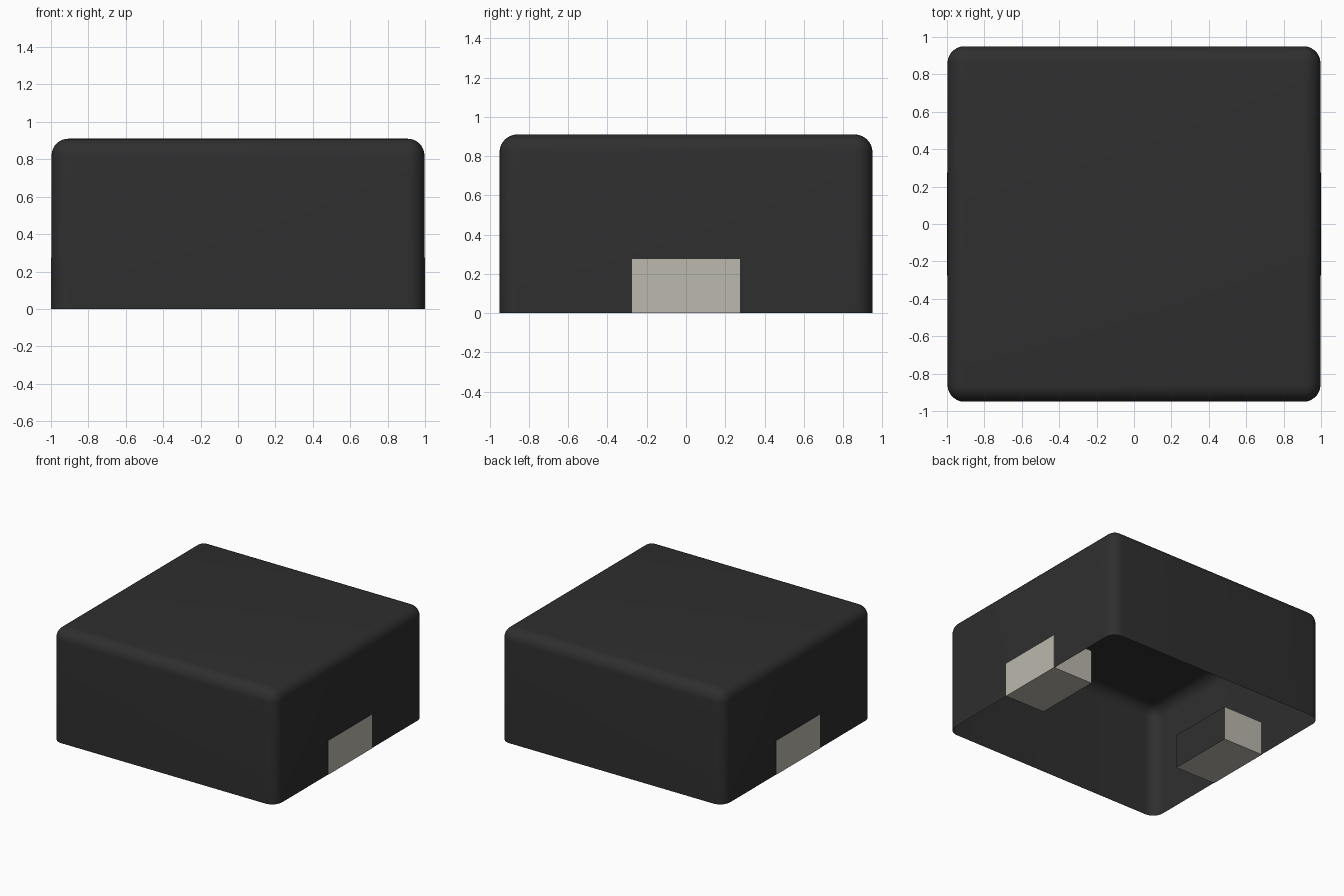
import bpy, bmesh
from mathutils import Matrix, Vector

default = bpy.data.objects.get("Cube")
if default:
    bpy.data.objects.remove(default, do_unlink=True)


def material(name, rgb):
    mat = bpy.data.materials.new(name)
    mat.use_nodes = True
    mat.diffuse_color = (*rgb, 1)
    mat.node_tree.nodes["Principled BSDF"].inputs["Base Color"].default_value = (*rgb, 1)
    return mat


charcoal = material("charcoal", (0.028, 0.028, 0.028))
pale_metal = material("pale_metal", (0.50, 0.48, 0.42))


def box(low, high):
    low, high = Vector(low), Vector(high)
    bm = bmesh.new()
    fit = Matrix.Translation((low + high) / 2) @ Matrix.Diagonal((*(high - low), 1))
    bmesh.ops.create_cube(bm, size=1, matrix=fit)
    return bm


def finish(bm, name, materials):
    bm.normal_update()
    mesh = bpy.data.meshes.new(name)
    bm.to_mesh(mesh)
    bm.free()
    for mat in materials:
        mesh.materials.append(mat)
    obj = bpy.data.objects.new(name, mesh)
    bpy.context.collection.objects.link(obj)
    return obj


# Hollow body: rounded top and uprights, open underneath
bm = box((-0.997, -0.95, 0), (0.997, 0.95, 0.91))
rounded = [e for e in bm.edges if max(v.co.z for v in e.verts) > 0.5]
bmesh.ops.bevel(bm, geom=rounded, offset=0.09, segments=8, profile=0.5, affect='EDGES')
bm.normal_update()
bottom = [f for f in bm.faces if f.normal.z < -0.9 and f.calc_center_median().z < 0.01]
bmesh.ops.delete(bm, geom=bottom, context='FACES')
body = finish(bm, "body", [charcoal])
bpy.ops.object.select_all(action='DESELECT')
body.select_set(True)
bpy.context.view_layer.objects.active = body
bpy.ops.object.shade_smooth_by_angle(angle=0.6)

# Terminals: metal outside, underneath and on the sides, dark inner end and top
for side, name in ((1, "left_terminal"), (-1, "right_terminal")):
    x_ends = sorted((side * 0.64, side))
    bm = box((x_ends[0], -0.275, 0), (x_ends[1], 0.275, 0.275))
    bm.normal_update()
    for face in bm.faces:
        n = face.normal
        face.material_index = int(n.x * side > 0.9 or n.z < -0.9 or abs(n.y) > 0.9)
    finish(bm, name, [charcoal, pale_metal])
